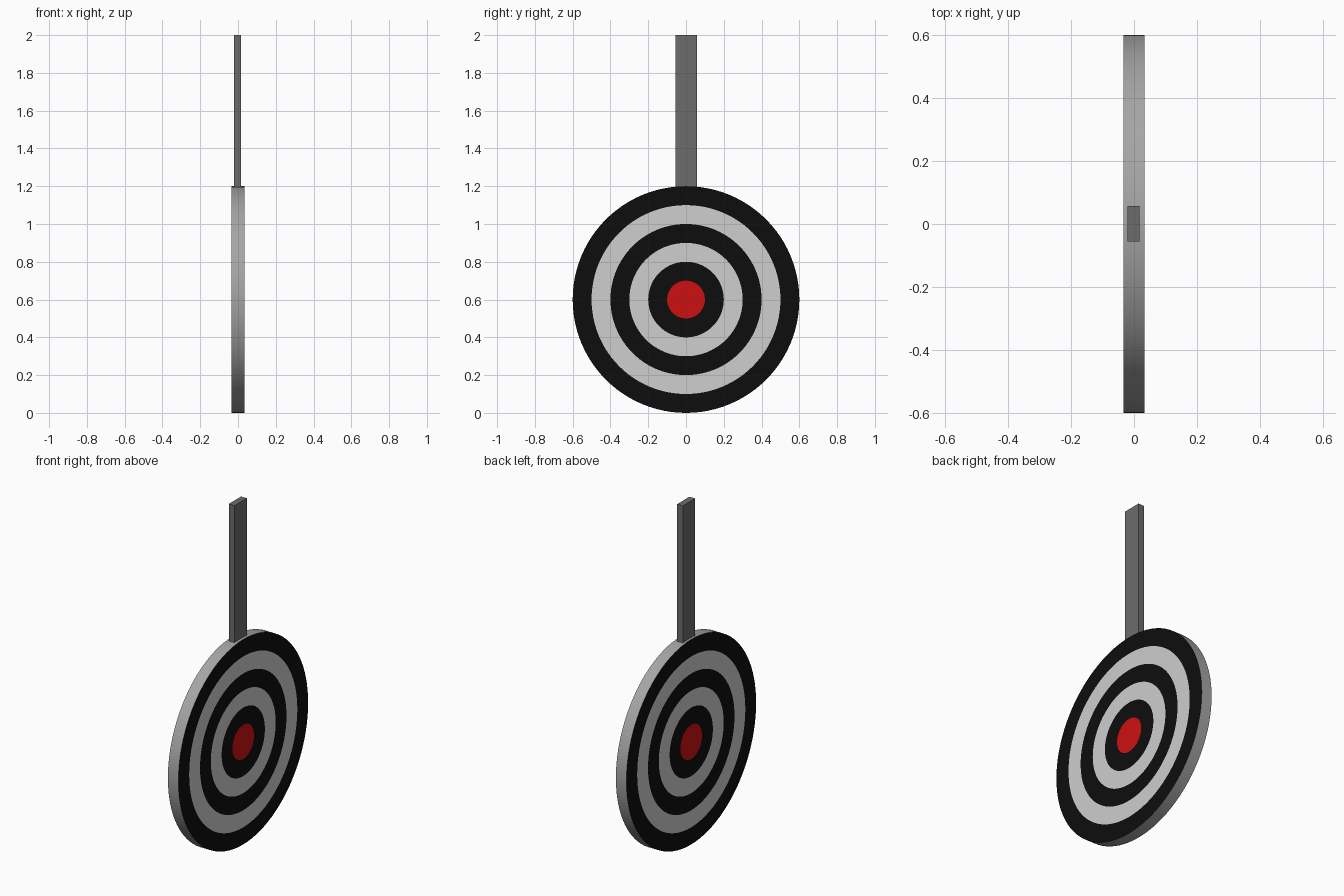
import bpy, bmesh, math

if "Cube" in bpy.data.objects:
    bpy.data.objects.remove(bpy.data.objects["Cube"])

def material(name, rgb):
    m = bpy.data.materials.new(name)
    m.diffuse_color = (*rgb, 1)
    m.use_nodes = True
    m.node_tree.nodes["Principled BSDF"].inputs["Base Color"].default_value = m.diffuse_color
    return m

red = material("red", (0.62, 0.005, 0.005))
black = material("black", (0.004, 0.004, 0.004))
white = material("pale_grey", (0.62, 0.62, 0.62))
rim_grey = material("rim_grey", (0.38, 0.38, 0.38))
bar_grey = material("dark_grey", (0.15, 0.15, 0.15))

def make(name, bm, mats):
    bmesh.ops.recalc_face_normals(bm, faces=bm.faces)
    me = bpy.data.meshes.new(name)
    bm.to_mesh(me)
    bm.free()
    for m in mats:
        me.materials.append(m)
    ob = bpy.data.objects.new(name, me)
    bpy.context.collection.objects.link(ob)
    return ob

# Target disc: concentric rings on both faces, joined by the rim
SEG, HALF, CZ = 96, 0.034, 0.6
bm = bmesh.new()
outer = []
for x in (-HALF, HALF):
    prev = None
    for i in range(1, 7):
        r = i * 0.1
        ring = [bm.verts.new((x, r * math.cos(2 * math.pi * k / SEG),
                              CZ + r * math.sin(2 * math.pi * k / SEG))) for k in range(SEG)]
        if prev is None:
            bm.faces.new(ring).material_index = 0
        else:
            for k in range(SEG):
                n = (k + 1) % SEG
                f = bm.faces.new((prev[k], ring[k], ring[n], prev[n]))
                f.material_index = 1 if i % 2 == 0 else 2
        prev = ring
    outer.append(prev)
for k in range(SEG):
    n = (k + 1) % SEG
    f = bm.faces.new((outer[0][k], outer[1][k], outer[1][n], outer[0][n]))
    f.material_index = 3
disc = make("target_disc", bm, [red, black, white, rim_grey])
bpy.context.view_layer.objects.active = disc
disc.select_set(True)
bpy.ops.object.shade_smooth_by_angle(angle=math.radians(30))

# Hanging bar above the disc
bm = bmesh.new()
bmesh.ops.create_cube(bm, size=1)
for v in bm.verts:
    v.co = (-0.0015 + v.co.x * 0.037, 0.001 + v.co.y * 0.113, 2.0 if v.co.z > 0 else 1.18)
make("hanging_bar", bm, [bar_grey])
